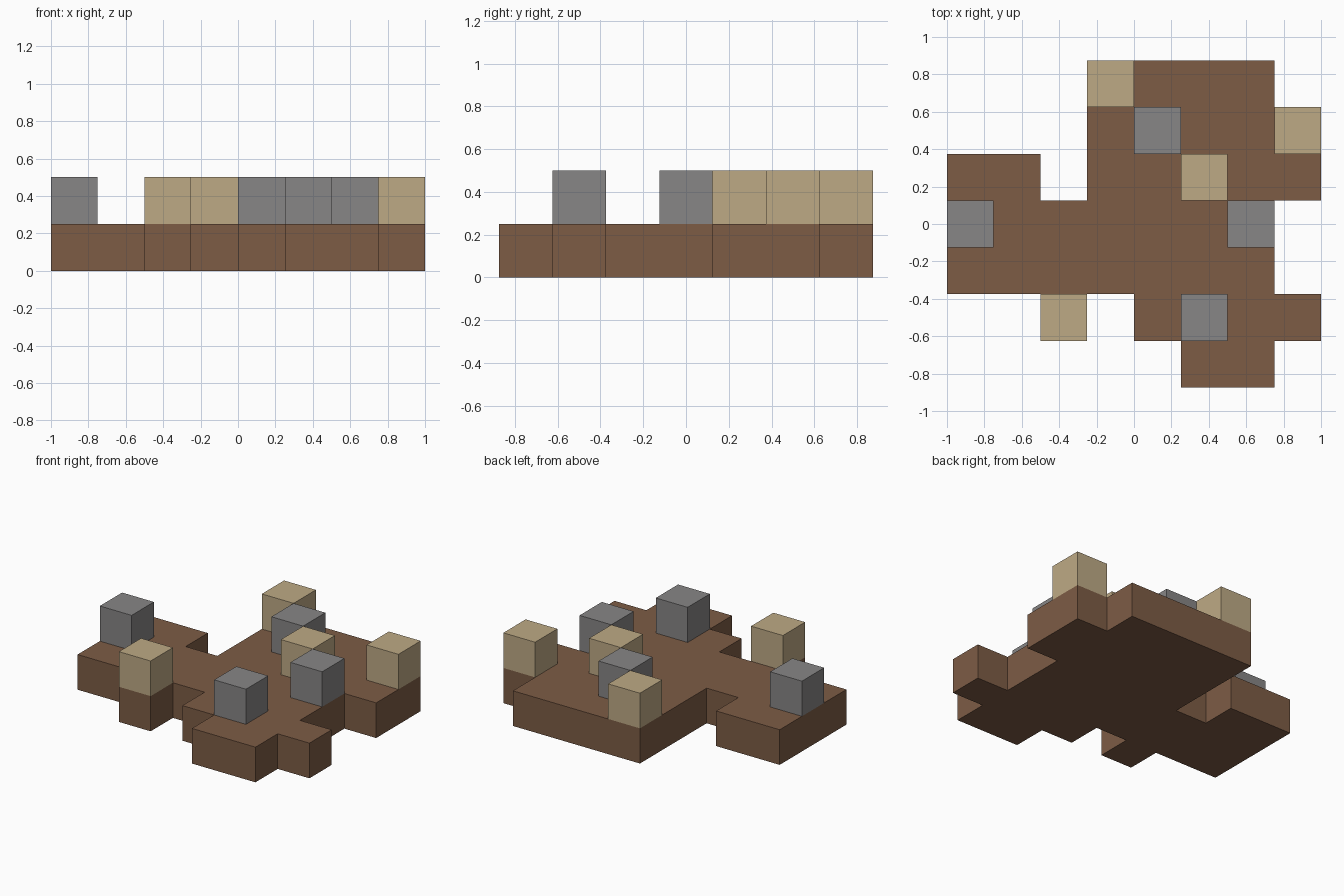
import bpy
import bmesh
from mathutils import Matrix, Vector

if "Cube" in bpy.data.objects:
    bpy.data.objects.remove(bpy.data.objects["Cube"], do_unlink=True)

CELL = 0.25

# Ground plan, back row first: # soil, S soil with sand block, R soil with stone block
PLAN = [
    "...S###.",
    "...#R##S",
    "##.##S##",
    "R#####R.",
    "#######.",
    "..S.#R##",
    ".....##.",
]
HALF_X = len(PLAN[0]) * CELL / 2
HALF_Y = len(PLAN) * CELL / 2


def make_material(name, rgb):
    mat = bpy.data.materials.new(name)
    mat.use_nodes = True
    colour = (*rgb, 1.0)
    mat.diffuse_color = colour
    mat.node_tree.nodes["Principled BSDF"].inputs["Base Color"].default_value = colour
    return mat


def make_object(name, bm, mat):
    bmesh.ops.recalc_face_normals(bm, faces=bm.faces[:])
    mesh = bpy.data.meshes.new(name)
    bm.to_mesh(mesh)
    bm.free()
    mesh.materials.append(mat)
    obj = bpy.data.objects.new(name, mesh)
    bpy.context.collection.objects.link(obj)
    return obj


def cells(symbols):
    """Centres of all plan cells whose symbol is wanted."""
    for row, line in enumerate(PLAN):
        for col, symbol in enumerate(line):
            if symbol in symbols:
                yield Vector(((col + 0.5) * CELL - HALF_X,
                              HALF_Y - (row + 0.5) * CELL, 0))


soil = make_material("soil brown", (0.205, 0.107, 0.060))
sand = make_material("sand beige", (0.515, 0.402, 0.235))
stone = make_material("stone grey", (0.242, 0.236, 0.238))

# Soil slab: join the plan cells into one sheet and raise it
bm = bmesh.new()
for centre in cells("#SR"):
    bmesh.ops.create_grid(bm, x_segments=1, y_segments=1, size=CELL / 2,
                          matrix=Matrix.Translation(centre))
bmesh.ops.remove_doubles(bm, verts=bm.verts[:], dist=0.001)
raised = bmesh.ops.extrude_face_region(bm, geom=bm.faces[:], use_keep_orig=True)
top_verts = [g for g in raised["geom"] if isinstance(g, bmesh.types.BMVert)]
bmesh.ops.translate(bm, verts=top_verts, vec=(0, 0, CELL))
make_object("soil_slab", bm, soil)

# Single blocks standing on the slab
for symbol, name, mat in (("S", "sand_block", sand), ("R", "stone_block", stone)):
    for number, centre in enumerate(cells(symbol), 1):
        bm = bmesh.new()
        bmesh.ops.create_cube(bm, size=CELL)
        block = make_object(f"{name}_{number}", bm, mat)
        block.location = centre + Vector((0, 0, CELL * 1.5))
